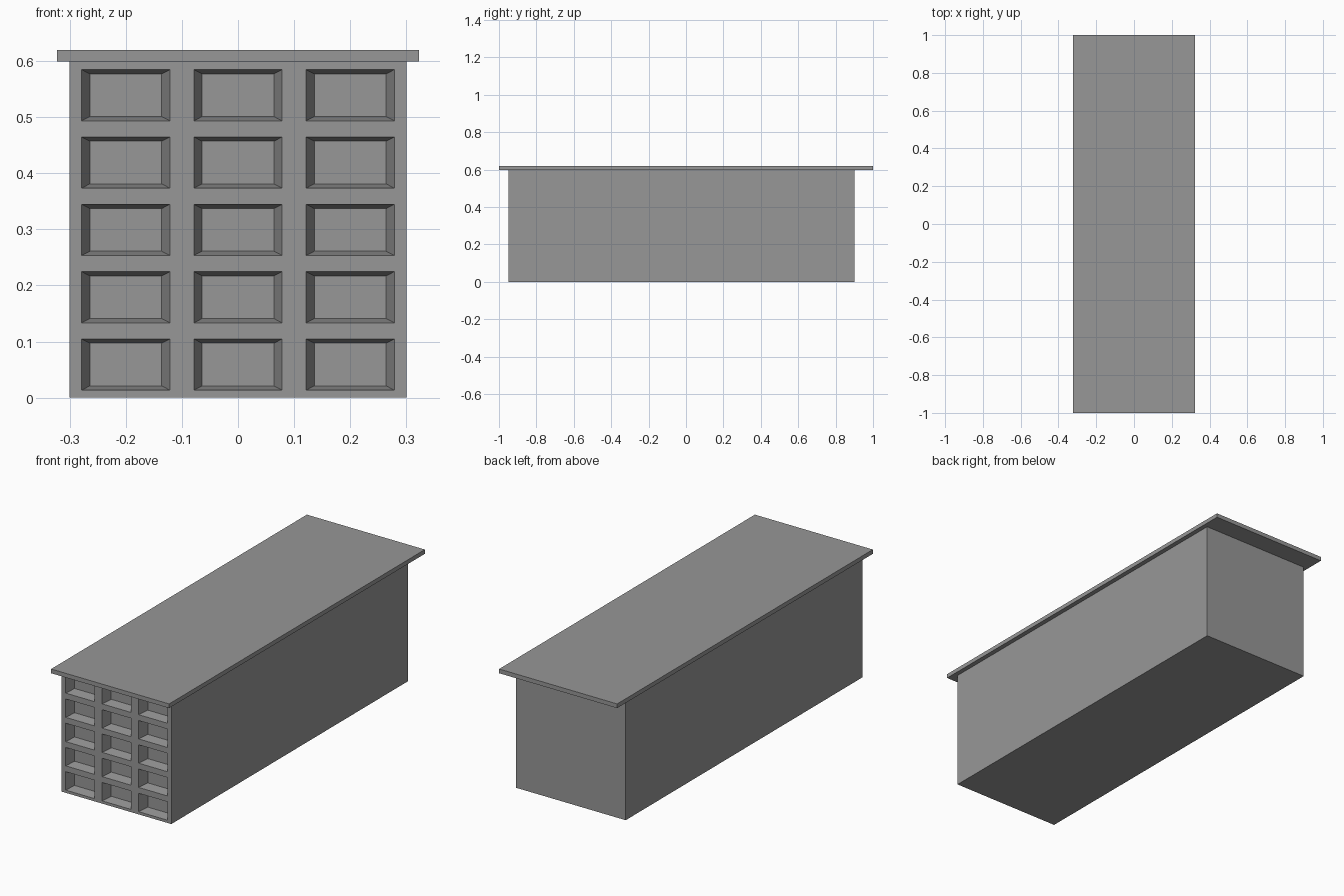
import bpy, bmesh
from mathutils import Vector

if "Cube" in bpy.data.objects:
    bpy.data.objects.remove(bpy.data.objects["Cube"])

FRONT, BACK, DEPTH = -0.95, 0.90, 0.05
COLS, ROWS = 3, 5
CELL_W, CELL_H = 0.2, 0.12

grey = bpy.data.materials.new("dark_grey")
grey.diffuse_color = (0.31, 0.31, 0.31, 1)
grey.use_nodes = True
grey.node_tree.nodes["Principled BSDF"].inputs["Base Color"].default_value = grey.diffuse_color


def finish(name, bm):
    bmesh.ops.recalc_face_normals(bm, faces=bm.faces)
    mesh = bpy.data.meshes.new(name)
    bm.to_mesh(mesh)
    bm.free()
    mesh.materials.append(grey)
    obj = bpy.data.objects.new(name, mesh)
    bpy.context.collection.objects.link(obj)
    return obj


def ring(bm, cx, cz, w, h, y):
    return [bm.verts.new((cx + sx * w / 2, y, cz + sz * h / 2))
            for sx, sz in ((-1, -1), (1, -1), (1, 1), (-1, 1))]


# Cabinet body: front is a grid of tapered recesses
bm = bmesh.new()
for c in range(COLS):
    for r in range(ROWS):
        cx = (c - (COLS - 1) / 2) * CELL_W
        cz = (r + 0.5) * CELL_H
        pz = cz - 0.001
        rings = [ring(bm, cx, cz, CELL_W, CELL_H, FRONT),
                 ring(bm, cx, pz, 0.157, 0.091, FRONT),
                 ring(bm, cx, pz, 0.128, 0.076, FRONT + DEPTH)]
        for a, b in zip(rings, rings[1:]):
            for i in range(4):
                j = (i + 1) % 4
                bm.faces.new((a[i], a[j], b[j], b[i]))
        bm.faces.new(rings[-1])
bmesh.ops.remove_doubles(bm, verts=bm.verts, dist=1e-4)

# Sides and back pulled from the front outline
rim = [e for e in bm.edges if e.is_boundary]
ext = bmesh.ops.extrude_edge_only(bm, edges=rim)["geom"]
new_verts = [g for g in ext if isinstance(g, bmesh.types.BMVert)]
bmesh.ops.translate(bm, verts=new_verts, vec=Vector((0, BACK - FRONT, 0)))
bmesh.ops.holes_fill(bm, edges=[e for e in bm.edges if e.is_boundary], sides=0)
finish("cabinet_body", bm)

# Overhanging top slab
bm = bmesh.new()
bmesh.ops.create_cube(bm, size=1)
bmesh.ops.scale(bm, verts=bm.verts, vec=(0.646, 2.0, 0.021))
bmesh.ops.translate(bm, verts=bm.verts, vec=(0, 0, 0.6095))
finish("top_slab", bm)
